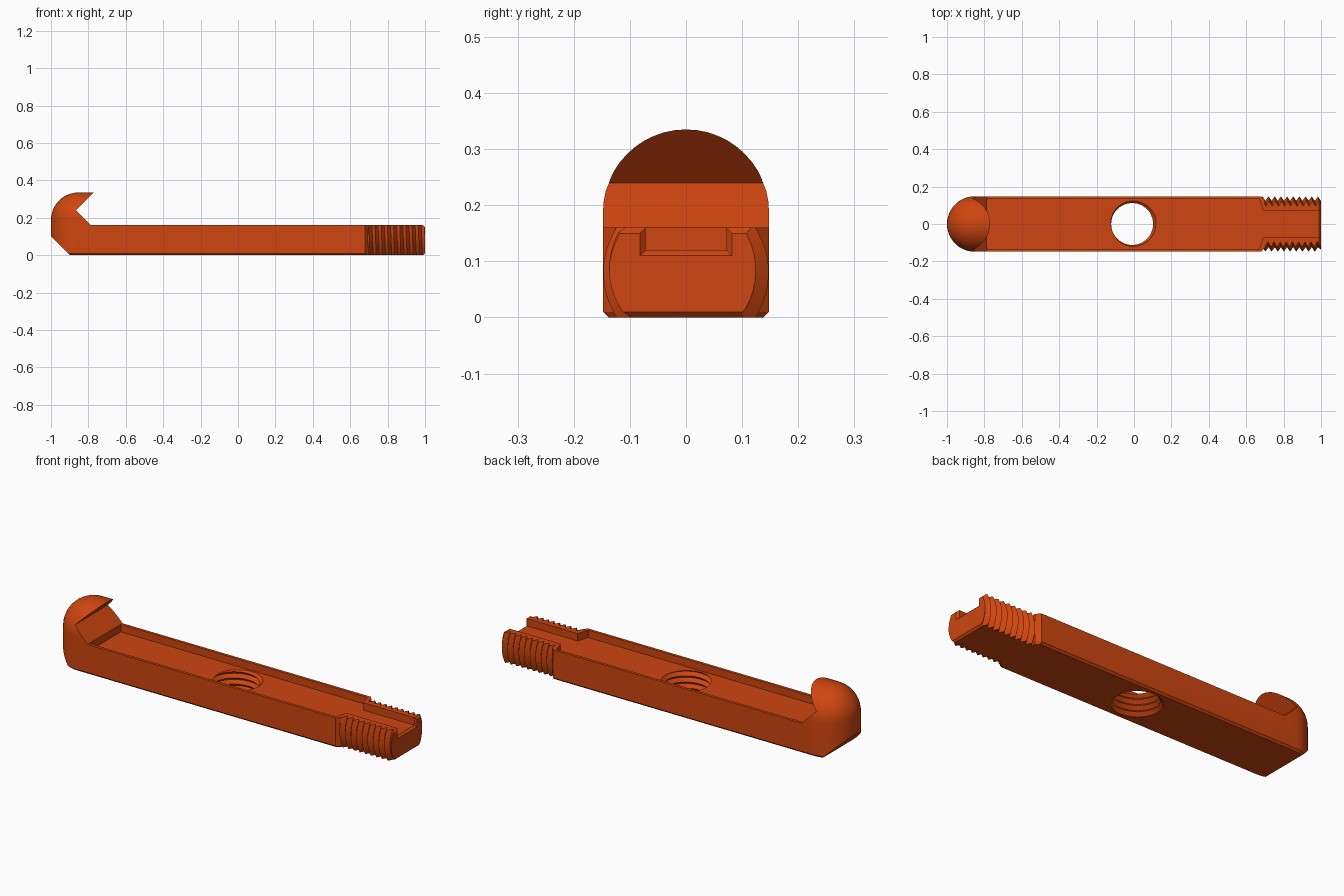
import bpy, bmesh
from math import sin, cos, pi, radians
from mathutils import Matrix, Vector

cube = bpy.data.objects.get("Cube")
if cube:
    bpy.data.objects.remove(cube, do_unlink=True)

orange = bpy.data.materials.new("burnt_orange")
orange.use_nodes = True
COLOUR = (0.62, 0.06, 0.005, 1)
orange.diffuse_color = COLOUR
orange.node_tree.nodes["Principled BSDF"].inputs["Base Color"].default_value = COLOUR

R = 0.148          # half width of the bar
HEAD_X = -0.852    # centre of the domed head
DOME_Z = 0.187     # height where the dome starts
TOP = 0.16         # top of the bar
FLOOR = 0.12       # floor of the recess
SEG = 48


def finish(name, bm):
    bmesh.ops.recalc_face_normals(bm, faces=bm.faces)
    mesh = bpy.data.meshes.new(name)
    bm.to_mesh(mesh)
    bm.free()
    obj = bpy.data.objects.new(name, mesh)
    obj.data.materials.append(orange)
    bpy.context.collection.objects.link(obj)
    return obj


def hull(name, points):
    bm = bmesh.new()
    for p in points:
        bm.verts.new(p)
    res = bmesh.ops.convex_hull(bm, input=bm.verts)
    inside = [v for v in bm.verts if not v.link_faces]
    bmesh.ops.delete(bm, geom=inside, context='VERTS')
    bmesh.ops.dissolve_limit(bm, angle_limit=radians(0.1), verts=bm.verts, edges=bm.edges)
    return finish(name, bm)


def prism(name, start, along):
    bm = bmesh.new()
    face = bm.faces.new([bm.verts.new(p) for p in start])
    res = bmesh.ops.extrude_face_region(bm, geom=[face])
    moved = [g for g in res["geom"] if isinstance(g, bmesh.types.BMVert)]
    bmesh.ops.translate(bm, vec=along, verts=moved)
    return finish(name, bm)


def screw(name, crest, root, start, turns, pitch, matrix, limit=lambda z: 1):
    """Closed right-hand threaded rod along local z."""
    bm = bmesh.new()

    def spiral(radius, offset):
        verts = []
        for i in range(turns * SEG + 1):
            z = start + pitch * (i / SEG + offset)
            a, r = 2 * pi * i / SEG, min(radius, limit(z))
            verts.append(bm.verts.new((r * cos(a), r * sin(a), z)))
        return verts

    c, v = spiral(crest, 0), spiral(root, 0.5)
    for i in range(turns * SEG):
        bm.faces.new((c[i], c[i + 1], v[i + 1], v[i]))
        if i + 1 + SEG < len(c):
            bm.faces.new((v[i], v[i + 1], c[i + 1 + SEG], c[i + SEG]))
    # the seam step at each end
    bm.edges.ensure_lookup_table()
    middle = start + pitch * turns / 2
    low = bm.verts.new((0, 0, start - pitch))
    high = bm.verts.new((0, 0, start + pitch * (turns + 1.5)))
    for e in [e for e in bm.edges if len(e.link_faces) == 1]:
        tip = low if e.verts[0].co.z < middle else high
        bm.faces.new((e.verts[0], e.verts[1], tip))
    bmesh.ops.triangulate(bm, faces=bm.faces)
    bm.transform(matrix)
    return finish(name, bm)


def combine(target, tool, operation):
    mod = target.modifiers.new("cut", 'BOOLEAN')
    mod.operation, mod.object, mod.solver = operation, tool, 'EXACT'
    bpy.context.view_layer.objects.active = target
    bpy.ops.object.modifier_apply(modifier=mod.name)
    bpy.data.objects.remove(tool, do_unlink=True)


# Rounded envelope: a bullet-shaped head stretched into a bar with a bevelled end
outline = [(R - 0.02, -0.01), (R, 0.01)]
outline += [(R * cos(i * pi / 24), DOME_Z + R * sin(i * pi / 24)) for i in range(13)]
points = []
for r, z in outline:
    for i in range(SEG):
        a = 2 * pi * i / SEG
        points.append((HEAD_X + r * cos(a), r * sin(a), z))
    for side in (-1, 1):
        points.append((0.68, side * r, z))
        points.append((0.70, side * r * 0.85, z))
bar = hull("hook_bar", points)

# Threaded end, tapered at the tip
rod = screw("threaded_end", 0.1475, 0.124, 0.645, 12, 0.033,
            Matrix.Translation((0, 0, 0.08)) @ Matrix.Rotation(pi / 2, 4, 'Y'),
            lambda x: max(0.05, 0.137 + 1 - x))
combine(bar, rod, 'UNION')

# Side profile with hook notch, sloped heel and chamfered tip
profile = [(-0.9, 0), (0.99, 0), (1, 0.01), (1, 0.15), (0.99, TOP), (-0.785, TOP),
           (-0.865, 0.24), (-0.755, 0.35), (-1.05, 0.35), (-1.05, 0.15)]
side = prism("side_profile", [(x, -0.3, z) for x, z in profile], Vector((0, 0.6, 0)))
combine(bar, side, 'INTERSECT')

# Long recess narrowing to a slot that opens through the tip
half = [(-0.785, 0.133), (0.67, 0.133), (0.69, 0.072), (1.1, 0.072)]
plan = half + [(x, -y) for x, y in reversed(half)]
recess = prism("recess", [(x, y, FLOOR) for x, y in plan], Vector((0, 0, 0.08)))
combine(bar, recess, 'DIFFERENCE')
mouth = hull("slot_mouth", [(x, s * (0.072 + d), z)
                            for x, d in ((0.99, 0), (1.01, 0.02))
                            for s in (-1, 1) for z in (FLOOR - d, 0.2)])
combine(bar, mouth, 'DIFFERENCE')

# Tapped hole through the middle
hole = screw("tapped_hole", 0.13, 0.112, -0.08, 8, 0.033, Matrix.Translation((-0.01, 0, 0)))
combine(bar, hole, 'DIFFERENCE')

bpy.ops.object.select_all(action='DESELECT')
bar.select_set(True)
bpy.context.view_layer.objects.active = bar
bpy.ops.object.shade_smooth_by_angle(angle=radians(25))
